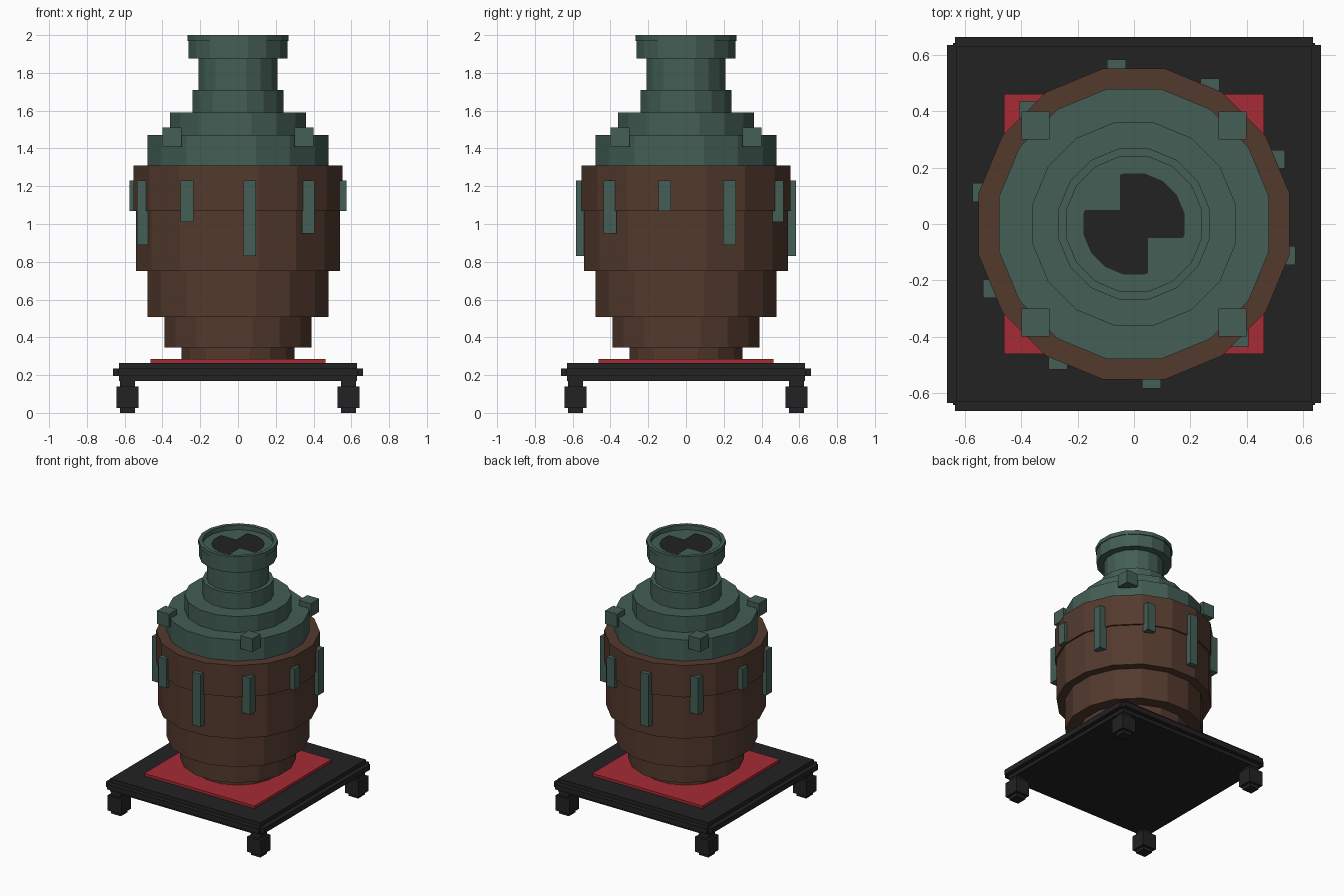
import bpy, bmesh, math
from mathutils import Vector

if "Cube" in bpy.data.objects:
    bpy.data.objects.remove(bpy.data.objects["Cube"])


def material(name, color):
    m = bpy.data.materials.new(name)
    m.diffuse_color = (*color, 1)
    m.use_nodes = True
    m.node_tree.nodes["Principled BSDF"].inputs["Base Color"].default_value = m.diffuse_color
    return m


GREEN = material("dull_green", (0.056, 0.112, 0.091))
BROWN = material("clay_brown", (0.087, 0.042, 0.027))
RED = material("cloth_red", (0.38, 0.025, 0.036))
BLACK = material("black", (0.0160, 0.0160, 0.0160))


def finish(name, bm, mat):
    bmesh.ops.recalc_face_normals(bm, faces=bm.faces)
    me = bpy.data.meshes.new(name)
    bm.to_mesh(me)
    bm.free()
    me.materials.append(mat)
    ob = bpy.data.objects.new(name, me)
    bpy.context.collection.objects.link(ob)
    return ob


def box(name, lo, hi, mat):
    bm = bmesh.new()
    bmesh.ops.create_cube(bm, size=1)
    lo, hi = Vector(lo), Vector(hi)
    for v in bm.verts:
        v.co = (lo + hi) / 2 + v.co * (hi - lo)
    return finish(name, bm, mat)


def ring_points(apothem, z):
    # 16-sided outline with flat sides facing the axes
    r = apothem / math.cos(math.pi / 16)
    return [(r * math.cos((i + 0.5) * math.pi / 8),
             r * math.sin((i + 0.5) * math.pi / 8), z) for i in range(16)]


def lathe(name, profile, mat):
    # Stack of 16-sided outlines (apothem, z), capped at both ends
    bm = bmesh.new()
    rings = [[bm.verts.new(p) for p in ring_points(a, z)] for a, z in profile]
    for lower, upper in zip(rings, rings[1:]):
        for i in range(16):
            j = (i + 1) % 16
            bm.faces.new((lower[i], lower[j], upper[j], upper[i]))
    bm.faces.new(rings[0])
    bm.faces.new(rings[-1])
    return finish(name, bm, mat)


def steps(tiers):
    return [p for a, z0, z1 in tiers for p in ((a, z0), (a, z1))]


# Stand: slab with a lip on each side, cloth and four feet
box("stand_slab", (-0.63, -0.63, 0.168), (0.63, 0.63, 0.265), BLACK)
box("stand_lip_sides", (-0.663, -0.635, 0.195), (0.663, 0.635, 0.235), BLACK)
box("stand_lip_ends", (-0.635, -0.663, 0.195), (0.635, 0.663, 0.235), BLACK)
box("red_cloth", (-0.462, -0.462, 0.265), (0.462, 0.462, 0.285), RED)
for sx in (-1, 1):
    for sy in (-1, 1):
        x, y = 0.585 * sx, 0.585 * sy
        box("foot_core", (x - 0.04, y - 0.04, 0), (x + 0.04, y + 0.04, 0.168), BLACK)
        box("foot_block", (x - 0.058, y - 0.058, 0.025), (x + 0.058, y + 0.058, 0.14), BLACK)

# Clay body in stepped tiers
lathe("clay_body", steps([(0.30, 0.285, 0.345), (0.39, 0.345, 0.507),
                          (0.48, 0.507, 0.75), (0.54, 0.75, 1.07),
                          (0.552, 1.07, 1.31)]), BROWN)

# Glazed shoulder, neck and recessed mouth
lathe("glazed_neck", steps([(0.48, 1.31, 1.47), (0.36, 1.47, 1.59),
                            (0.24, 1.59, 1.71), (0.21, 1.71, 1.875),
                            (0.262, 1.875, 1.97), (0.268, 1.97, 2.0)])
      + [(0.24, 2.0), (0.24, 1.965)], GREEN)

# Dark opening, with two opposite quarters left glazed
bm = bmesh.new()
bm.faces.new([bm.verts.new(p) for p in ring_points(0.18, 1.97)])
for axis in (0, 1):
    for c in (-0.05, 0.05):
        co, no = Vector((0, 0, 0)), Vector((0, 0, 0))
        co[axis], no[axis] = c, 1
        bmesh.ops.bisect_plane(bm, geom=bm.verts[:] + bm.edges[:] + bm.faces[:],
                               plane_co=co, plane_no=no)
cut = []
for f in bm.faces:
    c = f.calc_center_median()
    if c.x * c.y < 0 and min(abs(c.x), abs(c.y)) > 0.05:
        cut.append(f)
bmesh.ops.delete(bm, geom=cut, context='FACES')
finish("dark_opening", bm, BLACK)

# Shoulder knobs on the diagonals
for sx in (-1, 1):
    for sy in (-1, 1):
        x, y = 0.35 * sx, 0.35 * sy
        box("shoulder_knob", (x - 0.05, y - 0.05, 1.41), (x + 0.05, y + 0.05, 1.51), GREEN)

# Glaze drips (x, y, bottom), repeated half a turn around
for x, y, z in ((0.0625, -0.55, 0.83), (0.3725, -0.4025, 0.95), (0.54, -0.112, 1.07),
                (0.502, 0.23, 0.89), (0.27, 0.483, 1.01)):
    for s in (1, -1):
        box("glaze_drip", (s * x - 0.0335, s * y - 0.0335, z),
            (s * x + 0.0335, s * y + 0.0335, 1.23), GREEN)
